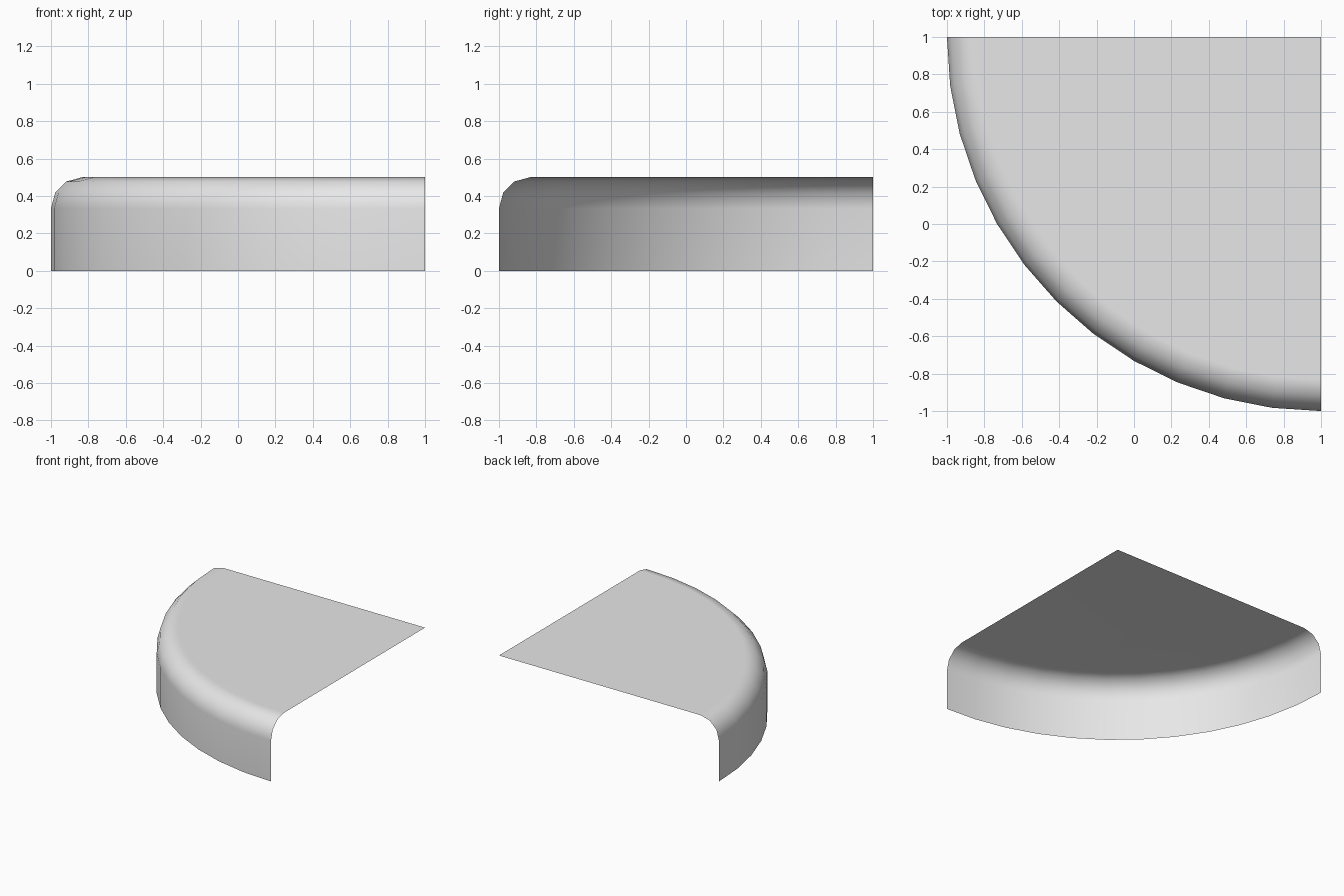
import bpy
import bmesh
from math import sin, cos, radians

if "Cube" in bpy.data.objects:
    bpy.data.objects.remove(bpy.data.objects["Cube"], do_unlink=True)

RADIUS, HEIGHT, ROUND = 2.0, 0.5, 1 / 6
SEGMENTS, ROUND_STEPS = 12, 3

# Plain grey surface
grey = bpy.data.materials.new("light_grey")
grey.use_nodes = True
colour = (0.8, 0.8, 0.8, 1)
grey.diffuse_color = colour
grey.node_tree.nodes["Principled BSDF"].inputs["Base Color"].default_value = colour

# Side profile: straight wall, then a rounded shoulder up to the top
profile = [(RADIUS, 0.0)]
for i in range(ROUND_STEPS + 1):
    a = radians(90 * i / ROUND_STEPS)
    profile.append((RADIUS - ROUND + ROUND * cos(a), HEIGHT - ROUND + ROUND * sin(a)))

# Sweep the profile a quarter turn about the back left corner
bm = bmesh.new()
columns = []
for s in range(SEGMENTS + 1):
    a = radians(180 + 90 * s / SEGMENTS)
    columns.append([bm.verts.new((1 + r * cos(a), 1 + r * sin(a), z)) for r, z in profile])
for left, right in zip(columns, columns[1:]):
    for k in range(len(profile) - 1):
        bm.faces.new((left[k], right[k], right[k + 1], left[k + 1]))

# Flat quarter-round top, closing at the corner
corner = bm.verts.new((1, 1, HEIGHT))
bm.faces.new([corner] + [c[-1] for c in columns])
for f in bm.faces:
    f.smooth = True

mesh = bpy.data.meshes.new("quarter_round_shell")
bm.to_mesh(mesh)
bm.free()
mesh.materials.append(grey)
shell = bpy.data.objects.new("quarter_round_shell", mesh)
bpy.context.collection.objects.link(shell)

# Keep the top and wall shading flat, blending only across the shoulder
shell.modifiers.new("even_shading", "WEIGHTED_NORMAL")
